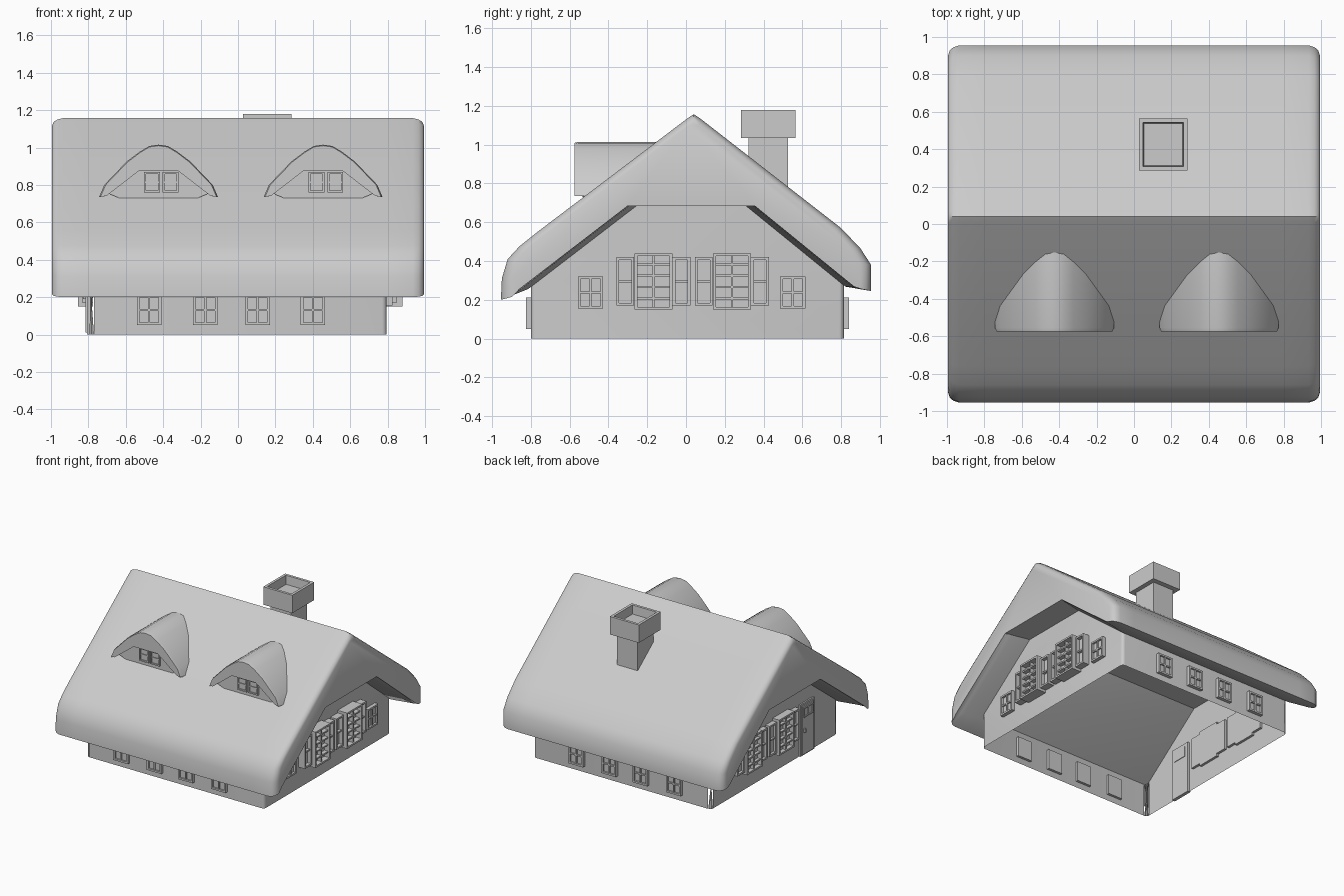
import bpy, bmesh
from math import radians
from mathutils import Matrix, Vector

if "Cube" in bpy.data.objects:
    bpy.data.objects.remove(bpy.data.objects["Cube"])


def finish(bm, name, smooth=None):
    bmesh.ops.recalc_face_normals(bm, faces=bm.faces)
    me = bpy.data.meshes.new(name)
    bm.to_mesh(me)
    bm.free()
    ob = bpy.data.objects.new(name, me)
    bpy.context.collection.objects.link(ob)
    if smooth:
        bpy.ops.object.select_all(action='DESELECT')
        ob.select_set(True)
        bpy.context.view_layer.objects.active = ob
        bpy.ops.object.shade_smooth_by_angle(angle=radians(smooth))
    return ob


def box(bm, lo, hi, mat=Matrix()):
    lo, hi = Vector(lo), Vector(hi)
    m = mat @ Matrix.Translation((lo + hi) / 2) @ Matrix.Diagonal((*(hi - lo), 1))
    bmesh.ops.create_cube(bm, size=1, matrix=m)


def loft(bm, rings):
    """Skin closed rings of points and cap both ends."""
    vs = [[bm.verts.new(p) for p in r] for r in rings]
    n = len(vs[0])
    for a, b in zip(vs, vs[1:]):
        for i in range(n):
            j = (i + 1) % n
            bm.faces.new((a[i], a[j], b[j], b[i]))
    bm.faces.new(vs[0])
    bm.faces.new(vs[-1][::-1])


# Thatched roof: thick shell whose outer skin rounds in towards the gables
outer = [(-.955, .20), (-.95, .31), (-.92, .41), (-.86, .475), (-.76, .555), (.01, 1.138),
         (.04, 1.157), (.07, 1.138), (.80, .57), (.90, .465), (.955, .38), (.955, .245)]
inner = [(.867, .268), (.354, .685), (-.30, .685), (-.86, .255)]


def section(x, f, d):
    pts = [(x, y * f, .45 + (z - .45) * f) for y, z in outer]
    return pts + [(x, y - d * (1 if y > 0 else -1), z) for y, z in inner]


bm = bmesh.new()
half = [(.80, 1, .045), (.935, 1, .015), (.965, .99, .01), (.985, .972, 0), (.995, .94, 0)]
rings = [section(-x, f, d) for x, f, d in reversed(half)] + [section(x, f, d) for x, f, d in half]
loft(bm, rings)
finish(bm, "thatched_roof", 35)

# Walls: open-bottomed shell with gable ends
gable = [(-.80, 0), (-.80, .31), (-.30, .70), (.354, .70), (.815, .33), (.815, 0)]
bm = bmesh.new()
ends = [[bm.verts.new((x, y, z)) for y, z in gable] for x in (-.795, .795)]
for e in ends:
    bm.faces.new(e)
for i in (0, 4):
    bm.faces.new((ends[0][i], ends[0][i + 1], ends[1][i + 1], ends[1][i]))
corners = [e for e in bm.edges if len(e.link_faces) == 2]
bmesh.ops.bevel(bm, geom=corners, offset=.025, segments=3, profile=.5, affect='EDGES')
finish(bm, "house_walls", 40)


def facing(x, y, deg):
    """Local x runs along the wall, local -y points outwards."""
    return Matrix.Translation((x, y, 0)) @ Matrix.Rotation(radians(deg), 4, 'Z')


def window(name, mat, z0, z1, w, depth, cols, rows, t=.014):
    bm = bmesh.new()
    h, back = w / 2, .02
    box(bm, (-h + t, -depth * .45, z0 + t), (h - t, back, z1 - t), mat)      # pane
    for s in (-1, 1):
        a, b = sorted((s * h, s * (h - t)))
        box(bm, (a, -depth, z0), (b, back, z1), mat)
    box(bm, (-h, -depth, z0), (h, back, z0 + t), mat)
    box(bm, (-h, -depth, z1 - t), (h, back, z1), mat)
    q = t * .4
    for i in range(1, cols):
        u = -h + w * i / cols
        box(bm, (u - q, -depth * .85, z0 + t), (u + q, 0, z1 - t), mat)
    for i in range(1, rows):
        z = z0 + (z1 - z0) * i / rows
        box(bm, (-h + t, -depth * .85, z - q), (h - t, 0, z + q), mat)
    finish(bm, name)


def shuttered(name, x, y, deg, depth):
    window(name, facing(x, y, deg), .15, .44, .195, depth, 2, 5)
    for s in (-1, 1):
        window(name + "_shutter", facing(x, y + s * .145, deg), .17, .42, .092, depth * .65, 1, 2)


# Low windows under both eaves
for x in (-.475, -.175, .105, .40):
    window("front_window", facing(x, -.80, 0), .05, .212, .13, .025, 2, 2)
    window("back_window", facing(x, .815, 180), .05, .212, .13, .027, 2, 2)

# Right gable: two shuttered windows flanked by small ones
for y in (-.168, .237):
    shuttered("right_big_window", .795, y, 90, .085)
for y in (-.493, .551):
    window("right_small_window", facing(.795, y, 90), .155, .32, .13, .03, 2, 2)

# Left gable: two shuttered windows and the door
for y in (-.07, .34):
    shuttered("left_big_window", -.795, y, -90, .06)
bm = bmesh.new()
m = facing(-.795, -.40, -90)
box(bm, (-.09, -.012, 0), (.09, .015, .42), m)
box(bm, (-.075, -.02, .01), (.075, 0, .405), m)
box(bm, (-.06, -.035, .19), (-.045, 0, .22), m)
finish(bm, "door")
window("door_light", facing(-.795, -.40, -90), .31, .39, .12, .028, 2, 1, .01)

# Dormers with swept thatch hoods
right = [(.05, 1.008), (.10, .978), (.17, .925), (.29, .80), (.318, .735), (.285, .74), (.11, .875)]
hood = [(0, 1.015)] + right + [(-u, z) for u, z in reversed(right)]
for cx in (-.425, .455):
    bm = bmesh.new()
    rings = []
    for y, f in ((-.575, .975), (-.555, 1), (-.10, 1)):
        rings.append([(cx + u * f, y, .80 + (z - .80) * f) for u, z in hood])
    loft(bm, rings)
    finish(bm, "dormer_hood", 40)
    bm = bmesh.new()
    face = [(-.21, .73), (.21, .73), (.27, .755), (.12, .88), (-.12, .88), (-.27, .755)]
    loft(bm, [[(cx + u, y, z) for u, z in face] for y in (-.535, -.25)])
    finish(bm, "dormer_wall")
    for u in (-.035, .065):
        window("dormer_window", facing(cx + u, -.535, 0), .76, .868, .085, .016, 1, 2, .011)

# Chimney: shaft and hollow cap
bm = bmesh.new()
box(bm, (.065, .322, .60), (.25, .525, 1.04))
finish(bm, "chimney_shaft")
bm = bmesh.new()
box(bm, (.027, .285, 1.035), (.287, .565, 1.18))
bm.faces.ensure_lookup_table()
top = max(bm.faces, key=lambda f: f.calc_center_median().z)
bmesh.ops.inset_individual(bm, faces=[top], thickness=.03)
bmesh.ops.inset_individual(bm, faces=[top], thickness=.008, depth=-.07)
finish(bm, "chimney_cap")
